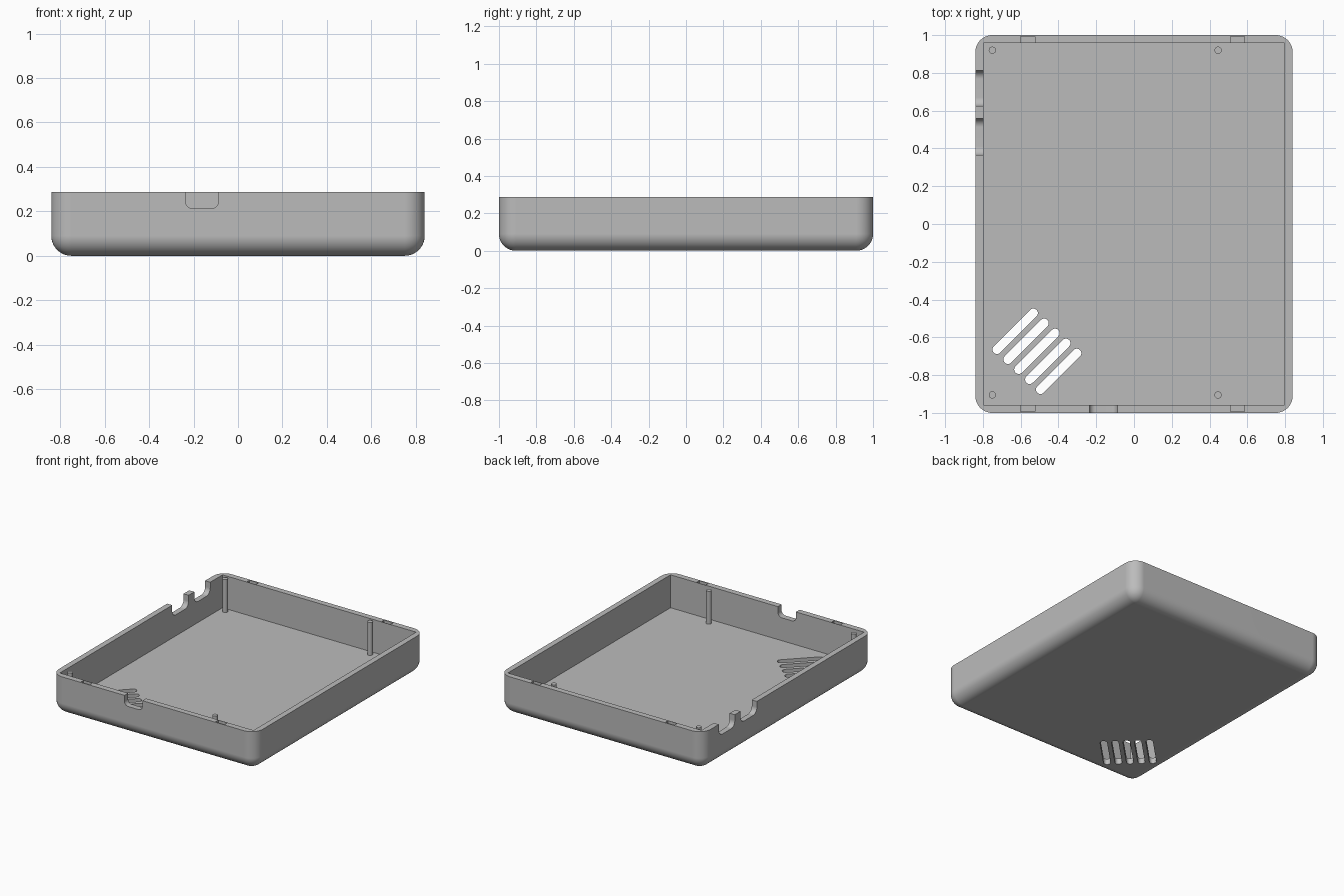
import bpy, bmesh, math
from mathutils import Matrix

if "Cube" in bpy.data.objects:
    bpy.data.objects.remove(bpy.data.objects["Cube"], do_unlink=True)

grey = bpy.data.materials.new("plain grey")
grey.use_nodes = True
colour = (0.5, 0.5, 0.5, 1)
grey.diffuse_color = colour
grey.node_tree.nodes["Principled BSDF"].inputs["Base Color"].default_value = colour

W, D, H = 0.84, 1.0, 0.288      # half width, half depth, height
IN_X, IN_Y, FLOOR = 0.798, 0.957, 0.043


def make_object(name, bm):
    bmesh.ops.recalc_face_normals(bm, faces=bm.faces)
    mesh = bpy.data.meshes.new(name)
    bm.to_mesh(mesh)
    bm.free()
    ob = bpy.data.objects.new(name, mesh)
    bpy.context.collection.objects.link(ob)
    mesh.materials.append(grey)
    return ob


def box(name, lo, hi, radius=0, rounded=None, segments=8):
    """Box between two corners; edges chosen by the rule get rounded."""
    bm = bmesh.new()
    bmesh.ops.create_cube(bm, size=1)
    for v in bm.verts:
        v.co = [(a + b) / 2 + c * (b - a) for a, b, c in zip(lo, hi, v.co)]
    if rounded:
        edges = [e for e in bm.edges if rounded(e)]
        bmesh.ops.bevel(bm, geom=edges, offset=radius, segments=segments,
                        profile=0.5, affect='EDGES')
    return make_object(name, bm)


def low(e):
    return all(v.co.z < e_mid for v in e.verts)


def upright(e):
    return abs(e.verts[0].co.z - e.verts[1].co.z) > 0.01


def along(axis):
    return lambda e: low(e) and abs(e.verts[0].co[axis] - e.verts[1].co[axis]) > 0.01


def capsule(name, x, y, half, r):
    """Diagonal upright slot with round ends."""
    bm = bmesh.new()
    n = 12
    pts = []
    for side in (1, -1):
        for i in range(n + 1):
            a = -math.pi / 2 + math.pi * i / n
            pts.append((side * (half + r * math.cos(a)), side * r * math.sin(a), -0.1))
    face = bm.faces.new([bm.verts.new(p) for p in pts])
    top = bmesh.ops.extrude_face_region(bm, geom=[face])["geom"]
    bmesh.ops.translate(bm, verts=[v for v in top if isinstance(v, bmesh.types.BMVert)],
                        vec=(0, 0, 0.25))
    place = Matrix.Translation((x, y, 0)) @ Matrix.Rotation(math.pi / 4, 4, 'Z')
    bmesh.ops.transform(bm, matrix=place, verts=bm.verts)
    return make_object(name, bm)


# Tray shell with rounded corners and underside
e_mid = H / 2
tray = box("tray_shell", (-W, -D, 0), (W, D, H), 0.09,
           lambda e: upright(e) or low(e), 12)

# Inner cavity
cutters = [box("cavity_cutter", (-IN_X, -IN_Y, FLOOR), (IN_X, IN_Y, H + 0.2))]

# Cable notches in the front wall and the right wall
e_mid = H
cutters.append(box("front_notch_cutter", (-0.236, -1.1, 0.213), (-0.088, -0.9, H + 0.1),
                   0.032, along(1)))
for y0, y1 in ((0.365, 0.558), (0.625, 0.813)):
    cutters.append(box("side_notch_cutter", (-0.95, y0, 0.2), (-0.75, y1, H + 0.1),
                       0.045, along(0)))

# Shallow clip pockets in the front and back rims
for x in (-0.5625, 0.5475):
    for s in (-1, 1):
        ys = sorted((s * 0.96, s * 0.992))
        cutters.append(box("clip_pocket_cutter", (x - 0.0375, ys[0], H - 0.03),
                           (x + 0.0375, ys[1], H + 0.05)))

# Diagonal vent slots through the floor
for i in range(5):
    cutters.append(capsule("vent_cutter", -0.629 + 0.0575 * i, -0.568 - 0.053 * i,
                           0.136, 0.024))

bpy.ops.object.select_all(action='DESELECT')
bpy.context.view_layer.objects.active = tray
tray.select_set(True)
for c in cutters:
    c.hide_render = True
    mod = tray.modifiers.new("cut", 'BOOLEAN')
    mod.operation, mod.solver, mod.object = 'DIFFERENCE', 'EXACT', c
    bpy.ops.object.modifier_apply(modifier=mod.name)
for c in cutters:
    bpy.data.objects.remove(c, do_unlink=True)

# Mounting posts
posts = []
for x in (-0.75, 0.445):
    for y in (-0.905, 0.92):
        bm = bmesh.new()
        h = H - FLOOR + 0.005
        bmesh.ops.create_cone(bm, cap_ends=True, segments=24, radius1=0.019,
                              radius2=0.019, depth=h,
                              matrix=Matrix.Translation((x, y, H - h / 2)))
        posts.append(make_object("mounting_post", bm))

for ob in [tray] + posts:
    bpy.ops.object.select_all(action='DESELECT')
    bpy.context.view_layer.objects.active = ob
    ob.select_set(True)
    bpy.ops.object.shade_smooth_by_angle(angle=math.radians(30))
wn = tray.modifiers.new("even_normals", 'WEIGHTED_NORMAL')
wn.keep_sharp = True
